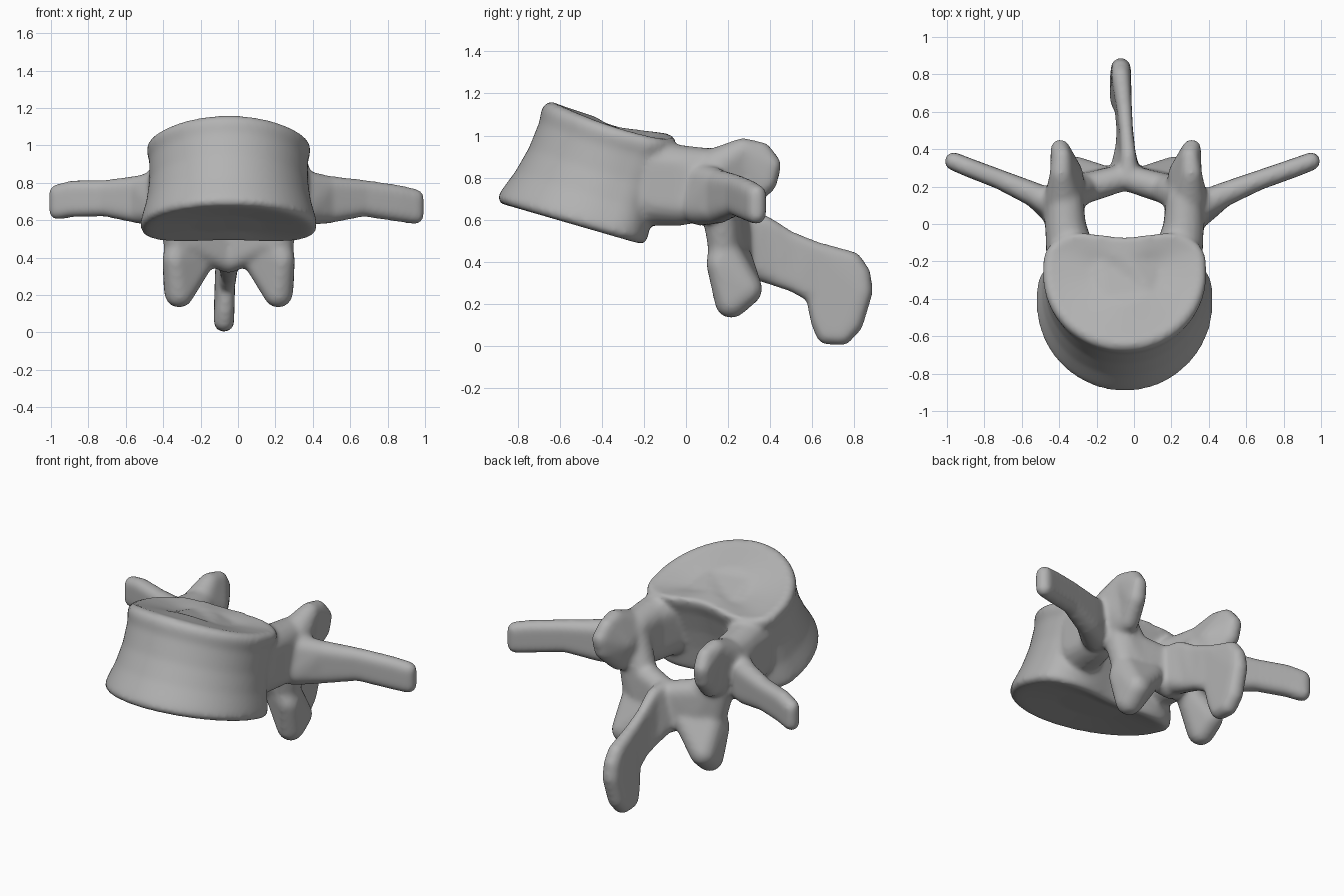
import bpy, bmesh
from math import sin, cos, pi, exp, sqrt
from mathutils import Vector

cube = bpy.data.objects.get("Cube")
if cube:
    bpy.data.objects.remove(cube, do_unlink=True)

MID = -0.05  # plane of symmetry
bm = bmesh.new()

# Evenly spread directions on a unit ball
DOTS = 90
BALL = []
for k in range(DOTS):
    h = 1 - (2 * k + 1) / DOTS
    turn = k * pi * (3 - sqrt(5))
    BALL.append(Vector((sqrt(1 - h * h) * cos(turn), sqrt(1 - h * h) * sin(turn), h)))


def hull(*balls, side=1, reach=1.0):
    """Convex skin around balls (out, y, z, radius); out is measured from MID."""
    skin = bmesh.new()
    for out, y, z, r in balls:
        centre = Vector((MID + side * out * reach, y, z))
        for d in BALL:
            skin.verts.new(centre + r * d)
    bmesh.ops.convex_hull(skin, input=list(skin.verts))
    inner = [v for v in skin.verts if not v.link_faces]
    bmesh.ops.delete(skin, geom=inner, context="VERTS")
    bmesh.ops.recalc_face_normals(skin, faces=list(skin.faces))
    piece = bpy.data.meshes.new("piece")
    skin.to_mesh(piece)
    skin.free()
    bm.from_mesh(piece)
    bpy.data.meshes.remove(piece)


def chain(sections, **place):
    """Limb made of hulls between neighbouring sections."""
    for near, far in zip(sections, sections[1:]):
        hull(*near, *far, **place)


# Vertebral body: kidney-shaped rings lofted between two tilted end plates
FRONT = Vector((0, -0.91, 0.68)), Vector((0, -0.67, 1.17))
BACK = Vector((0, -0.15, 0.46)), Vector((0, 0.0, 0.99))
RINGS = [(0.05, 0.4), (0.01, 0.85), (0.01, 0.95), (0.06, 1), (0.14, 0.99), (0.32, 0.95), (0.55, 0.93),
         (0.8, 0.95), (0.91, 0.99), (0.97, 0.98), (1.0, 0.92), (0.99, 0.83), (0.97, 0.4)]
SEG = 64
loops = []
for t, s in RINGS:
    f, b = FRONT[0].lerp(FRONT[1], t), BACK[0].lerp(BACK[1], t)
    heart = f.lerp(b, 0.62)
    width = 0.475 - 0.035 * t
    loop = []
    for i in range(SEG):
        a = 2 * pi * i / SEG
        u, v = cos(a), sin(a)
        if v > 0:
            v = v ** 0.55 - 0.24 * v * exp(-(u / 0.5) ** 2)
            arm = (b - heart) * v
        else:
            arm = (f - heart) * -v
        sag = Vector((MID, 0, -0.04 * t * u * u))
        loop.append(bm.verts.new(heart + s * (arm + Vector((u * width, 0, 0))) + sag))
    loops.append(loop)
for low, high in zip(loops, loops[1:]):
    for i in range(SEG):
        j = (i + 1) % SEG
        bm.faces.new((low[i], low[j], high[j], high[i]))
bm.faces.new(loops[0][::-1])
bm.faces.new(loops[-1])

for side, reach, drop in ((-1, 1.0, 0.0), (1, 1.09, 0.025)):
    # Pedicle, flaring into the body
    chain([[(0.29, -0.16, 0.70, 0.13), (0.29, -0.16, 0.85, 0.13)],
           [(0.315, -0.02, 0.68, 0.11), (0.315, -0.02, 0.845, 0.11)],
           [(0.33, 0.12, 0.74, 0.11), (0.32, 0.12, 0.84, 0.10)]], side=side)
    # Transverse process
    chain([[(0.36, 0.07, 0.66, 0.09), (0.36, 0.09, 0.79, 0.08)],
           [(0.48, 0.155, 0.645, 0.065), (0.48, 0.155, 0.775, 0.065)],
           [(0.66, 0.235, 0.67, 0.052), (0.66, 0.235, 0.765, 0.052)],
           [(0.83, 0.30, 0.665 - drop, 0.05), (0.83, 0.30, 0.765 - drop, 0.05)],
           [(0.915, 0.335, 0.65 - drop, 0.048), (0.915, 0.335, 0.745 - drop, 0.048)]],
          side=side, reach=reach)
    # Superior articular process, narrowing to a rounded ear
    base = [(0.33, 0.14, 0.84, 0.10), (0.30, 0.16, 0.70, 0.09)]
    wall = [(0.34, 0.27, 0.93, 0.06), (0.28, 0.27, 0.80, 0.06), (0.31, 0.28, 0.69, 0.06)]
    lip = [(0.335, 0.36, 0.92, 0.05), (0.345, 0.405, 0.86, 0.05), (0.34, 0.38, 0.78, 0.055)]
    chain([base, wall, lip], side=side, reach=1.04 if side > 0 else 1.0)
    # Lamina, rounding off the canal
    joint = [(0.28, 0.18, 0.64, 0.08), (0.27, 0.18, 0.46, 0.075)]
    corner = [(0.21, 0.19, 0.60, 0.08), (0.20, 0.20, 0.48, 0.08)]
    ridge = [(0.0, 0.25, 0.56, 0.07), (0.0, 0.26, 0.38, 0.065)]
    hull(*base, *joint, corner[0], side=side)
    chain([joint, corner, ridge], side=side)
    # Inferior articular process
    hull(joint[1], (0.285, 0.165, 0.39, 0.07), (0.265, 0.215, 0.21, 0.08),
         (0.27, 0.285, 0.27, 0.08), (0.13, 0.25, 0.41, 0.07), side=side)

# Spinous process
chain([[(0.02, 0.24, 0.58, 0.06), (0.0, 0.28, 0.41, 0.08)],
       [(0.02, 0.37, 0.585, 0.04), (0.0, 0.42, 0.335, 0.05)],
       [(0.01, 0.49, 0.515, 0.035), (0.0, 0.51, 0.30, 0.045)],
       [(0.0, 0.61, 0.46, 0.04), (-0.01, 0.61, 0.245, 0.045)],
       [(-0.02, 0.79, 0.40, 0.05), (-0.02, 0.83, 0.34, 0.05), (-0.02, 0.835, 0.26, 0.055),
        (-0.025, 0.79, 0.11, 0.055), (-0.025, 0.74, 0.055, 0.055),
        (-0.025, 0.67, 0.06, 0.055), (-0.02, 0.64, 0.12, 0.05)]])

mesh = bpy.data.meshes.new("vertebra")
bm.to_mesh(mesh)
bm.free()
bone = bpy.data.objects.new("vertebra", mesh)
bpy.context.collection.objects.link(bone)

# Fuse the parts into one smooth bone
remesh = bone.modifiers.new("fuse", "REMESH")
remesh.mode = "VOXEL"
remesh.voxel_size = 0.013
remesh.use_smooth_shade = True
soften = bone.modifiers.new("soften", "SMOOTH")
soften.factor = 0.5
soften.iterations = 14

grey = bpy.data.materials.new("bone_grey")
grey.use_nodes = True
grey.diffuse_color = (0.45, 0.45, 0.45, 1)
grey.node_tree.nodes["Principled BSDF"].inputs["Base Color"].default_value = grey.diffuse_color
mesh.materials.append(grey)
